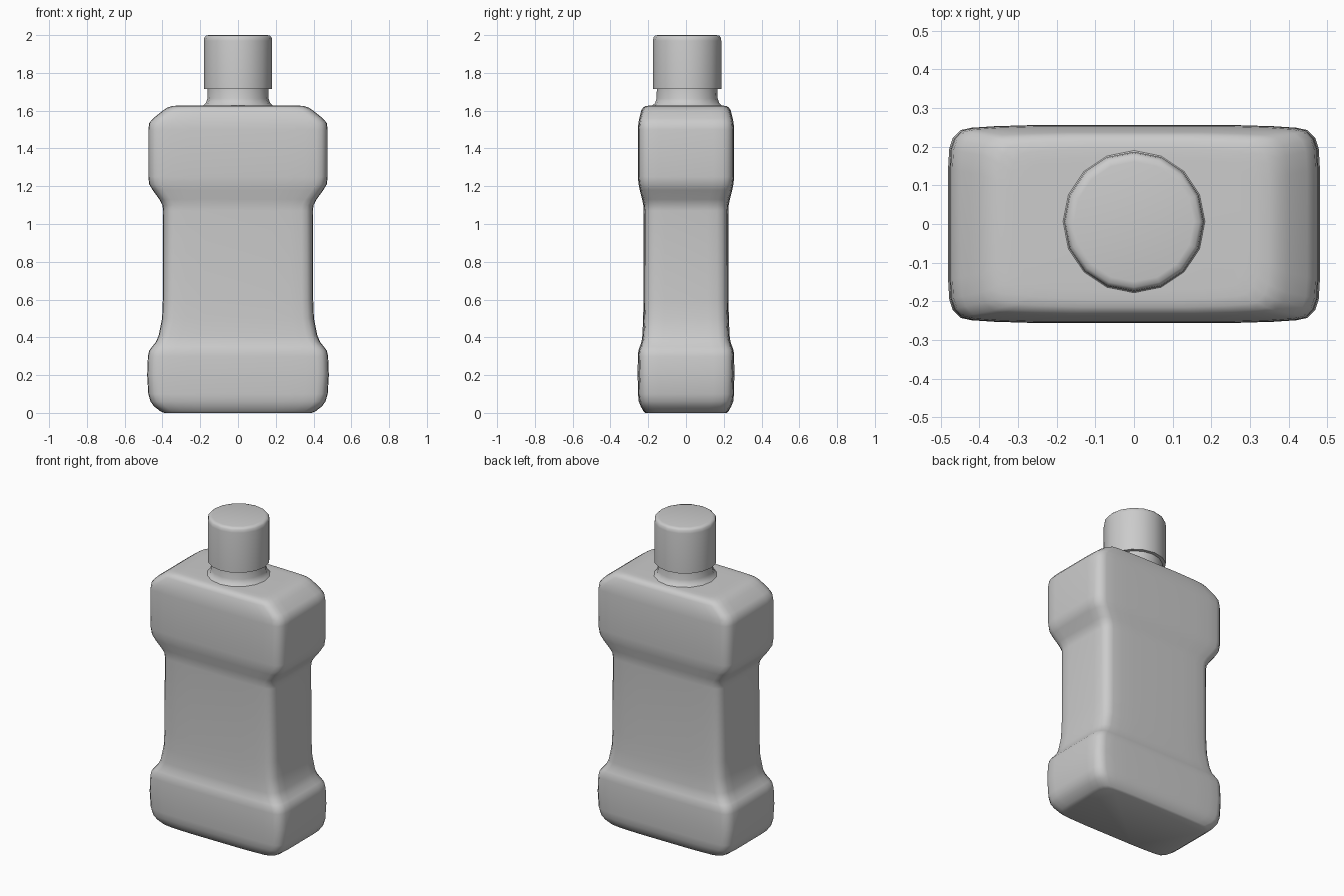
import bpy, bmesh, math

cube = bpy.data.objects.get("Cube")
if cube:
    bpy.data.objects.remove(cube)

grey = bpy.data.materials.new("plain_grey")
grey.use_nodes = True
GREY = (0.6, 0.6, 0.6, 1)
grey.diffuse_color = GREY
grey.node_tree.nodes["Principled BSDF"].inputs["Base Color"].default_value = GREY


def loft(name, rings, angle):
    """Skin closed rings of points from bottom to top and cap both ends."""
    bm = bmesh.new()
    loops = [[bm.verts.new(p) for p in ring] for ring in rings]
    n = len(loops[0])
    for low, high in zip(loops, loops[1:]):
        for i in range(n):
            j = (i + 1) % n
            bm.faces.new((low[i], low[j], high[j], high[i]))
    bm.faces.new(loops[0][::-1])
    bm.faces.new(loops[-1])
    mesh = bpy.data.meshes.new(name)
    bm.to_mesh(mesh)
    bm.free()
    obj = bpy.data.objects.new(name, mesh)
    bpy.context.collection.objects.link(obj)
    mesh.materials.append(grey)
    bpy.ops.object.select_all(action='DESELECT')
    obj.select_set(True)
    bpy.context.view_layer.objects.active = obj
    bpy.ops.object.shade_smooth_by_angle(angle=math.radians(angle))
    return obj


# Corner rounding, as insets from the sharp corner, with a slight bow on the faces
CORNER = [(0, .11), (.003, .06), (.012, .034), (.032, .013), (.06, .007), (.12, .003), (.22, 0)]


def rounded_box(z, hx, hy):
    quarter = [(hx - dx, hy - dy) for dx, dy in CORNER]
    left = quarter + [(-x, y) for x, y in quarter[::-1]]
    return [(x, y, z) for x, y in left + [(-x, -y) for x, y in left]]


def circle(z, r, sides=16, cy=.006):
    return [(r * math.cos(math.tau * i / sides), cy + r * math.sin(math.tau * i / sides), z)
            for i in range(sides)]


# Bottle body: height, half width, half depth
BODY = [
    (0, .39, .215), (.008, .41, .225), (.035, .445, .24), (.06, .463, .25),
    (.1, .475, .254), (.2, .481, .256), (.3, .477, .255), (.33, .47, .252),
    (.35, .455, .245), (.375, .435, .236), (.41, .42, .231), (.5, .402, .227),
    (.6, .398, .225), (1.07, .396, .224), (1.1, .4, .226), (1.13, .416, .232),
    (1.18, .452, .245), (1.21, .47, .251), (1.25, .475, .255), (1.5, .475, .255),
    (1.535, .47, .252), (1.56, .448, .247), (1.6, .398, .237),
    (1.615, .376, .229), (1.624, .35, .215), (1.627, .32, .195), (1.628, .29, .17),
]
loft("bottle_body", [rounded_box(*row) for row in BODY], 50)

# Neck flaring into the shoulder
NECK = [(1.62, .19), (1.63, .182), (1.64, .17), (1.665, .162), (1.73, .16)]
loft("bottle_neck", [circle(*row) for row in NECK], 50)

# Screw cap with a softened top rim
CAP = [(1.715, .181), (1.97, .181), (1.988, .178), (1.997, .17), (2, .155)]
loft("screw_cap", [circle(*row) for row in CAP], 50)
